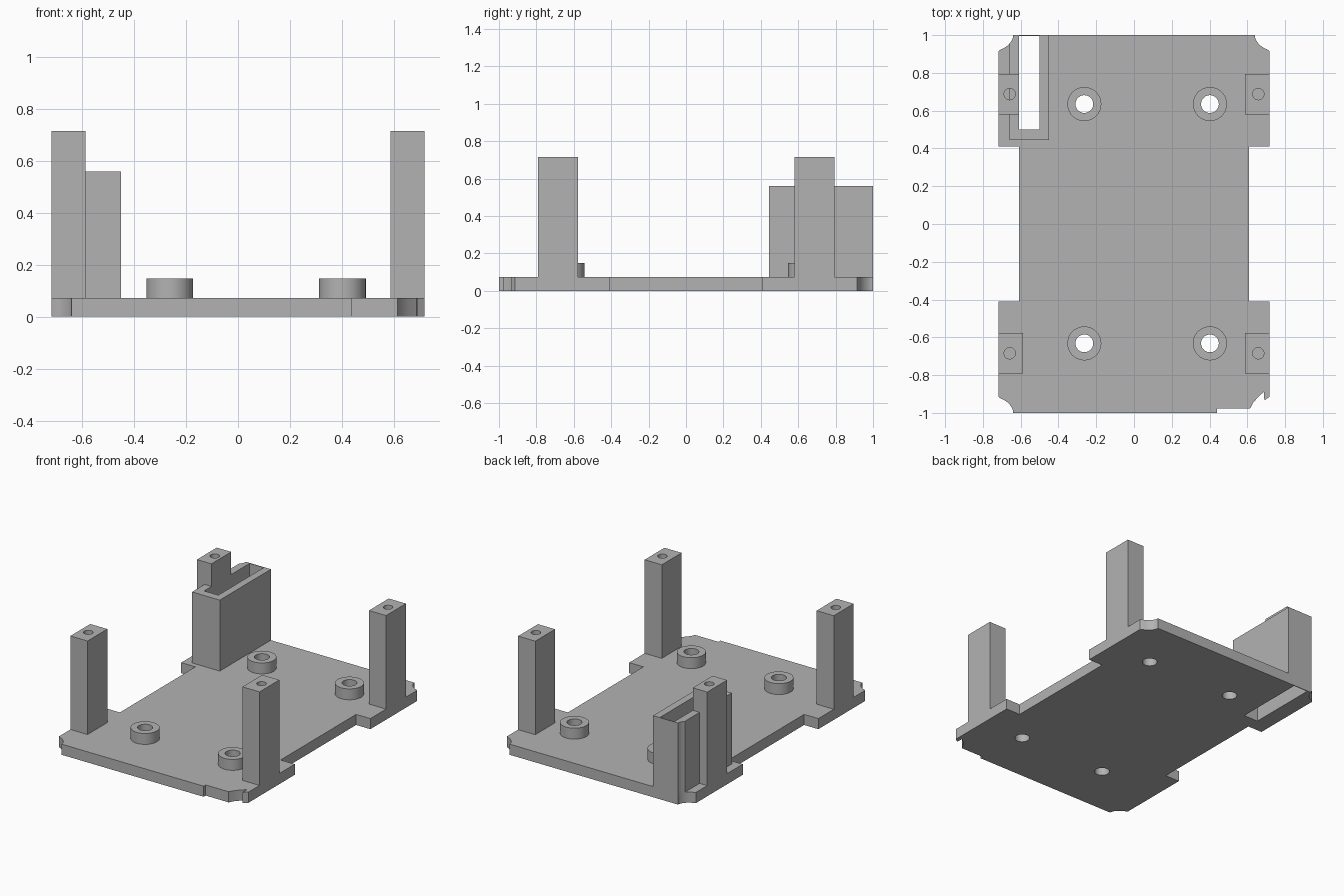
import bpy, bmesh, math

if "Cube" in bpy.data.objects:
    bpy.data.objects.remove(bpy.data.objects["Cube"])

grey = bpy.data.materials.new("plain grey")
grey.diffuse_color = (0.45, 0.45, 0.45, 1)
grey.use_nodes = True
grey.node_tree.nodes["Principled BSDF"].inputs["Base Color"].default_value = grey.diffuse_color
T = 0.073  # plate thickness


def prism(name, pts, z0, z1):
    """Extrude a flat outline between two heights."""
    bm = bmesh.new()
    low = [bm.verts.new((x, y, z0)) for x, y in pts]
    high = [bm.verts.new((x, y, z1)) for x, y in pts]
    bm.faces.new(low)
    bm.faces.new(high)
    for i in range(len(pts)):
        j = (i + 1) % len(pts)
        bm.faces.new((low[i], low[j], high[j], high[i]))
    bmesh.ops.recalc_face_normals(bm, faces=bm.faces)
    me = bpy.data.meshes.new(name)
    bm.to_mesh(me)
    bm.free()
    ob = bpy.data.objects.new(name, me)
    bpy.context.collection.objects.link(ob)
    me.materials.append(grey)
    return ob


def rect(x0, x1, y0, y1):
    return [(x0, y0), (x1, y0), (x1, y1), (x0, y1)]


def circle(x, y, r, n=40):
    return [(x + r * math.cos(2 * math.pi * i / n),
             y + r * math.sin(2 * math.pi * i / n)) for i in range(n)]


def cut(ob, cutter):
    bpy.context.view_layer.objects.active = ob
    m = ob.modifiers.new("cut", 'BOOLEAN')
    m.operation, m.solver, m.object = 'DIFFERENCE', 'EXACT', cutter
    bpy.ops.object.modifier_apply(modifier=m.name)
    bpy.data.objects.remove(cutter)


def smooth(ob):
    bpy.ops.object.select_all(action='DESELECT')
    ob.select_set(True)
    bpy.context.view_layer.objects.active = ob
    bpy.ops.object.shade_smooth_by_angle(angle=math.radians(30))


def scallop(sx, sy):
    """Concave corner, from the side edge to the end edge."""
    pts = [(0.718, 0.915)]
    for i in range(1, 8):
        a = math.radians(261 - i * 9.0)
        pts.append((0.735 + 0.1 * math.cos(a + math.radians(0)), 1.02 + 0.1 * math.sin(a)))
    pts = pts[:1] + sorted(pts[1:], key=lambda p: -p[0]) + [(0.64, 1.0)]
    return [(sx * x, sy * y) for x, y in pts]


# Base plate with waist, scalloped corners and one chipped front corner
chip = [(0.439, -1), (0.439, -0.978), (0.614, -0.978), (0.632, -0.945),
        (0.658, -0.915), (0.688, -0.888), (0.69, -0.934), (0.718, -0.914)]
W, N, Y = 0.718, 0.61, 0.41
outline = (chip + [(W, -Y), (N, -Y), (N, Y), (W, Y)] + scallop(1, 1)
           + scallop(-1, 1)[::-1] + [(-W, Y), (-N, Y), (-N, -Y), (-W, -Y)]
           + scallop(-1, -1))
plate = prism("base_plate", outline, 0, T)
SLOT = rect(-0.608, -0.5, 0.5, 0.995)
cut(plate, prism("slot_cutter", SLOT, -0.1, 1))

# Round standoffs with through holes
for i, (x, y) in enumerate((x, y) for x in (-0.263, 0.402) for y in (-0.632, 0.635)):
    cut(plate, prism("hole_cutter", circle(x, y, 0.047), -0.1, 0.3))
    ring = prism(f"standoff_{i + 1}", circle(x, y, 0.09), T, 0.148)
    cut(ring, prism("hole_cutter", circle(x, y, 0.047), -0.1, 0.3))
    smooth(ring)
smooth(plate)

# Corner posts with screw holes in the top
for sx in (-1, 1):
    for sy in (-1, 1):
        inner = 0.608 if (sx, sy) == (-1, 1) else 0.588
        y0, y1 = (0.58, 0.795) if sy > 0 else (-0.792, -0.577)
        xs = sorted((sx * inner, sx * W))
        post = prism("corner_post", rect(xs[0], xs[1], y0, y1), T, 0.715)
        cut(post, prism("hole_cutter", circle(sx * 0.658, (y0 + y1) / 2, 0.03, 28), 0.45, 1))
        smooth(post)

# Slotted holder box, its outer corner following the plate scallop
corner = [p for p in scallop(-1, 1) if p[0] > -0.658]
box = prism("holder_box", [(-0.45, 1), (-0.45, 0.445), (-0.66, 0.445), (-0.66, 0.955)] + corner,
            T, 0.56)
cut(box, prism("slot_cutter", SLOT, -0.1, 1))
